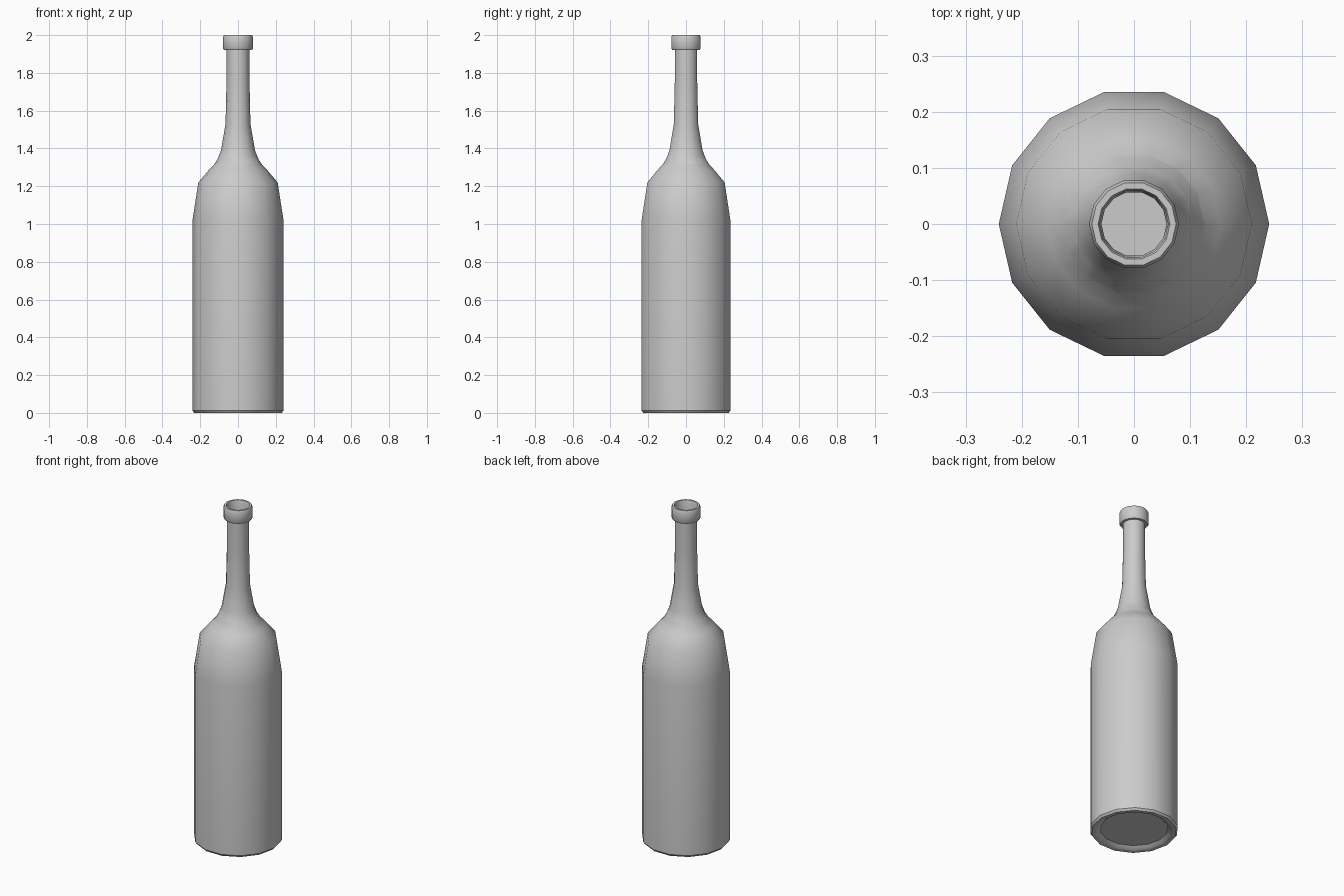
import bpy, bmesh, math

if "Cube" in bpy.data.objects:
    bpy.data.objects.remove(bpy.data.objects["Cube"])

SIDES = 14


def lathe(name, profile, angle=35):
    """Revolve (radius, height) points about z; cap both ends."""
    bm = bmesh.new()
    rings = []
    for r, z in profile:
        rings.append([bm.verts.new((r * math.cos(2 * math.pi * i / SIDES),
                                    r * math.sin(2 * math.pi * i / SIDES), z))
                      for i in range(SIDES)])
    for a, b in zip(rings, rings[1:]):
        for i in range(SIDES):
            j = (i + 1) % SIDES
            bm.faces.new((a[i], a[j], b[j], b[i]))
    bm.faces.new(list(reversed(rings[0])))
    bm.faces.new(rings[-1])
    bmesh.ops.recalc_face_normals(bm, faces=bm.faces)
    mesh = bpy.data.meshes.new(name)
    bm.to_mesh(mesh)
    bm.free()
    obj = bpy.data.objects.new(name, mesh)
    bpy.context.collection.objects.link(obj)
    bpy.context.view_layer.objects.active = obj
    obj.select_set(True)
    bpy.ops.object.shade_smooth_by_angle(angle=math.radians(angle))
    obj.select_set(False)
    return obj


# Recessed base, body, shoulder and neck
outer = [(0.185, 0.018), (0.205, 0.003), (0.215, 0.0), (0.232, 0.0), (0.241, 0.012),
         (0.241, 1.02), (0.21, 1.22), (0.155, 1.285), (0.113, 1.33),
         (0.09, 1.39), (0.066, 1.53), (0.061, 1.75), (0.061, 1.922)]
# Rolled lip
lip = [(0.075, 1.922), (0.08, 1.93), (0.08, 1.988), (0.075, 2.0),
       (0.064, 2.0), (0.061, 1.992)]
# Hollow inside down to the floor
inner = [(0.058, 1.92), (0.058, 1.53), (0.08, 1.39), (0.145, 1.285),
         (0.2, 1.215), (0.23, 1.02), (0.23, 0.03)]

lathe("bottle", outer + lip + inner)
